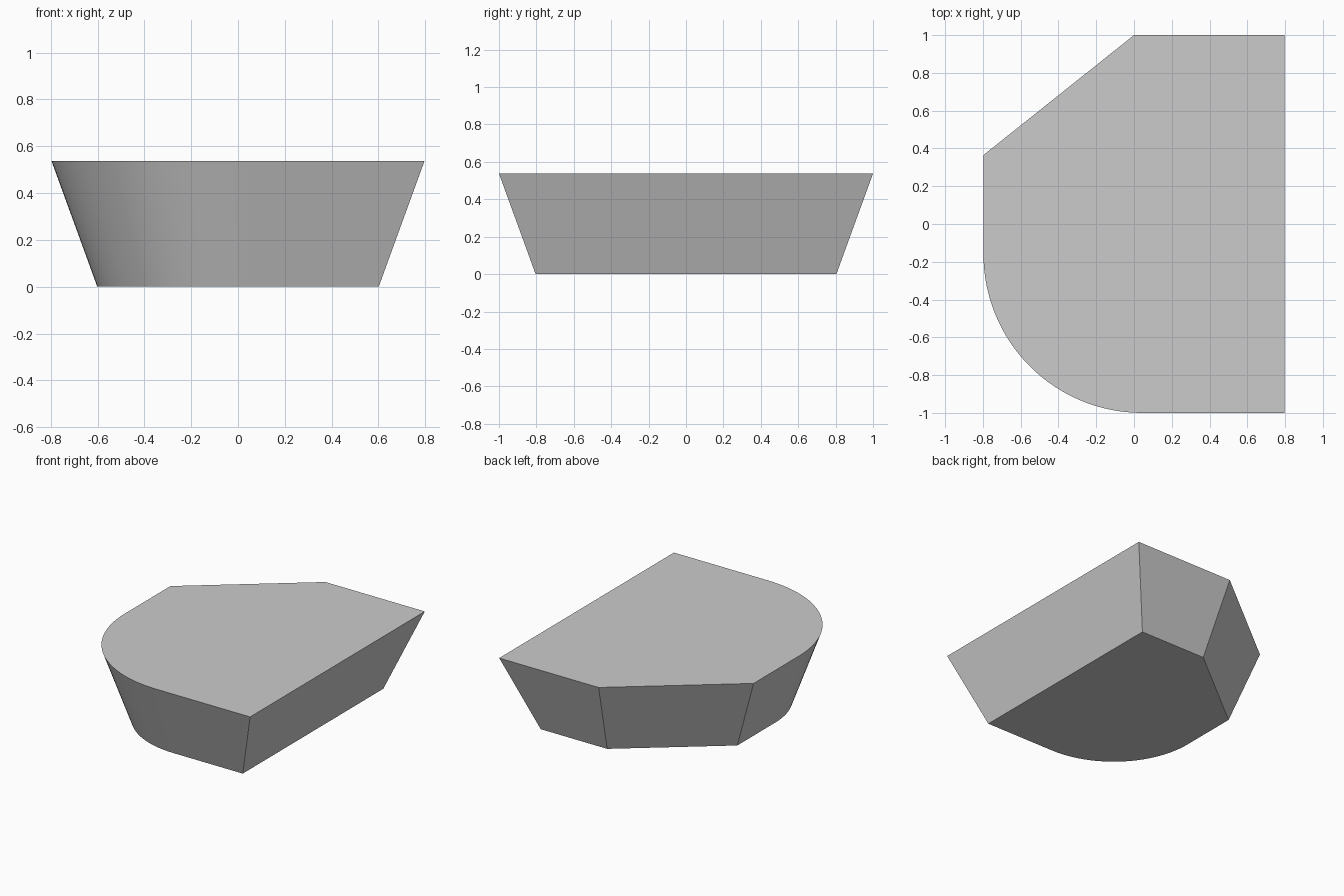
import bpy
import bmesh
import math
from mathutils import Vector

if "Cube" in bpy.data.objects:
    bpy.data.objects.remove(bpy.data.objects["Cube"])

HALF_X, HALF_Y, HEIGHT = 0.797, 1.0, 0.538
DRAFT = HEIGHT * math.tan(math.radians(20))
RADIUS, ARC_STEPS = 0.84, 32


def offset_inward(points, distance):
    """Move every edge of a counter-clockwise convex outline inward."""
    result = []
    for i, point in enumerate(points):
        before = (point - points[i - 1]).normalized()
        after = (points[(i + 1) % len(points)] - point).normalized()
        n1 = Vector((-before.y, before.x))
        n2 = Vector((-after.y, after.x))
        result.append(point + (n1 + n2) * distance / (1 + n1.dot(n2)))
    return result


# Top outline: two square corners, a chamfered corner and a rounded corner
outline = [Vector((HALF_X, -HALF_Y)), Vector((HALF_X, HALF_Y)),
           Vector((0, HALF_Y)), Vector((-HALF_X, 0.365))]
centre = Vector((RADIUS - HALF_X, RADIUS - HALF_Y))
for i in range(ARC_STEPS + 1):
    angle = math.pi + math.pi / 2 * i / ARC_STEPS
    outline.append(centre + RADIUS * Vector((math.cos(angle), math.sin(angle))))

# Tapered solid between the top outline and its inward offset
bm = bmesh.new()
top = [bm.verts.new((p.x, p.y, HEIGHT)) for p in outline]
base = [bm.verts.new((p.x, p.y, 0)) for p in offset_inward(outline, DRAFT)]
bm.faces.new(top)
bm.faces.new(base[::-1])
for i in range(len(top)):
    j = (i + 1) % len(top)
    bm.faces.new((base[i], base[j], top[j], top[i]))
bmesh.ops.recalc_face_normals(bm, faces=bm.faces[:])
mesh = bpy.data.meshes.new("tapered_block")
bm.to_mesh(mesh)
bm.free()
block = bpy.data.objects.new("tapered_block", mesh)
bpy.context.collection.objects.link(block)

# Plain grey material
grey = bpy.data.materials.new("light_grey")
grey.use_nodes = True
colour = (0.6, 0.6, 0.6, 1)
grey.diffuse_color = colour
for node in grey.node_tree.nodes:
    if node.type == 'BSDF_PRINCIPLED':
        node.inputs["Base Color"].default_value = colour
mesh.materials.append(grey)

# Smooth rounded corner, sharp edges elsewhere
bpy.ops.object.select_all(action='DESELECT')
block.select_set(True)
bpy.context.view_layer.objects.active = block
bpy.ops.object.shade_smooth_by_angle(angle=math.radians(30))
